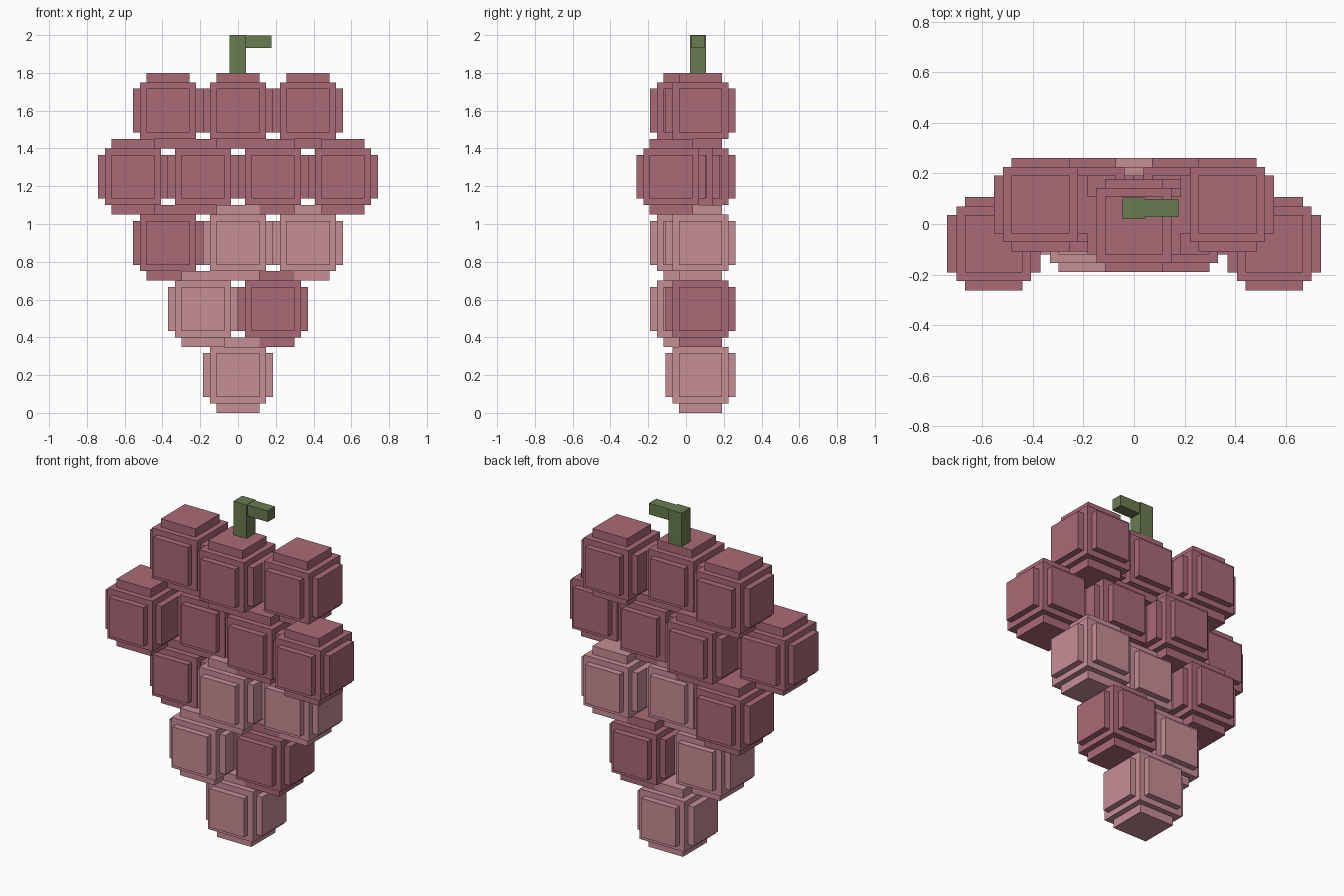
import bpy, bmesh
from mathutils import Matrix, Vector

if "Cube" in bpy.data.objects:
    bpy.data.objects.remove(bpy.data.objects["Cube"])


def material(name, rgb):
    lin = [((c / 255 + 0.055) / 1.055) ** 2.4 for c in rgb]
    m = bpy.data.materials.new(name)
    m.diffuse_color = (*lin, 1)
    m.use_nodes = True
    m.node_tree.nodes["Principled BSDF"].inputs["Base Color"].default_value = m.diffuse_color
    return m


DARK = material("dark_grape_red", (170, 106, 118))
LIGHT = material("light_grape_pink", (198, 142, 150))
GREEN = material("stem_green", (104, 124, 80))


def add_object(name, bm, mat, loc):
    mesh = bpy.data.meshes.new(name)
    bm.to_mesh(mesh)
    bm.free()
    mesh.materials.append(mat)
    ob = bpy.data.objects.new(name, mesh)
    ob.location = loc
    bpy.context.collection.objects.link(ob)
    return ob


def box_mesh(size):
    bm = bmesh.new()
    bmesh.ops.create_cube(bm, size=1, matrix=Matrix.Diagonal((*size, 1)))
    return bm


def grape(name, mat, loc):
    # block core with a raised square plate on each of its six sides
    bm = box_mesh((0.296, 0.296, 0.30))
    sides = list(bm.faces)
    bmesh.ops.inset_individual(bm, faces=sides, thickness=0.048)
    plates = bmesh.ops.extrude_discrete_faces(bm, faces=sides)["faces"]
    for f in plates:
        f.normal_update()
        depth = 0.05 if abs(f.normal.z) > 0.5 else 0.037
        bmesh.ops.translate(bm, verts=f.verts, vec=f.normal * depth)
    bm.normal_update()
    return add_object(name, bm, mat, loc)


def box(name, mat, lo, hi):
    lo, hi = Vector(lo), Vector(hi)
    return add_object(name, box_mesh(hi - lo), mat, (lo + hi) / 2)


# Grape rows from bottom to top: (depth position, colour), evenly spaced in x
F, M, B = -0.078, -0.006, 0.077
rows = [
    [(B, LIGHT)],
    [(M, LIGHT), (B, DARK)],
    [(B, DARK), (M, LIGHT), (B, LIGHT)],
    [(F, DARK), (B, DARK), (M, DARK), (F, DARK)],
    [(B, DARK), (M, DARK), (B, DARK)],
]
for r, row in enumerate(rows):
    for i, (y, mat) in enumerate(row):
        x = (i - (len(row) - 1) / 2) * 0.37
        grape(f"grape_row{r + 1}_{i + 1}", mat, (x, y, 0.2 + 0.35 * r))

# Stem with a short hook to the right
box("stem_post", GREEN, (-0.045, 0.02, 1.80), (0.042, 0.105, 2.0))
box("stem_hook", GREEN, (0.042, 0.028, 1.932), (0.177, 0.098, 1.998))
